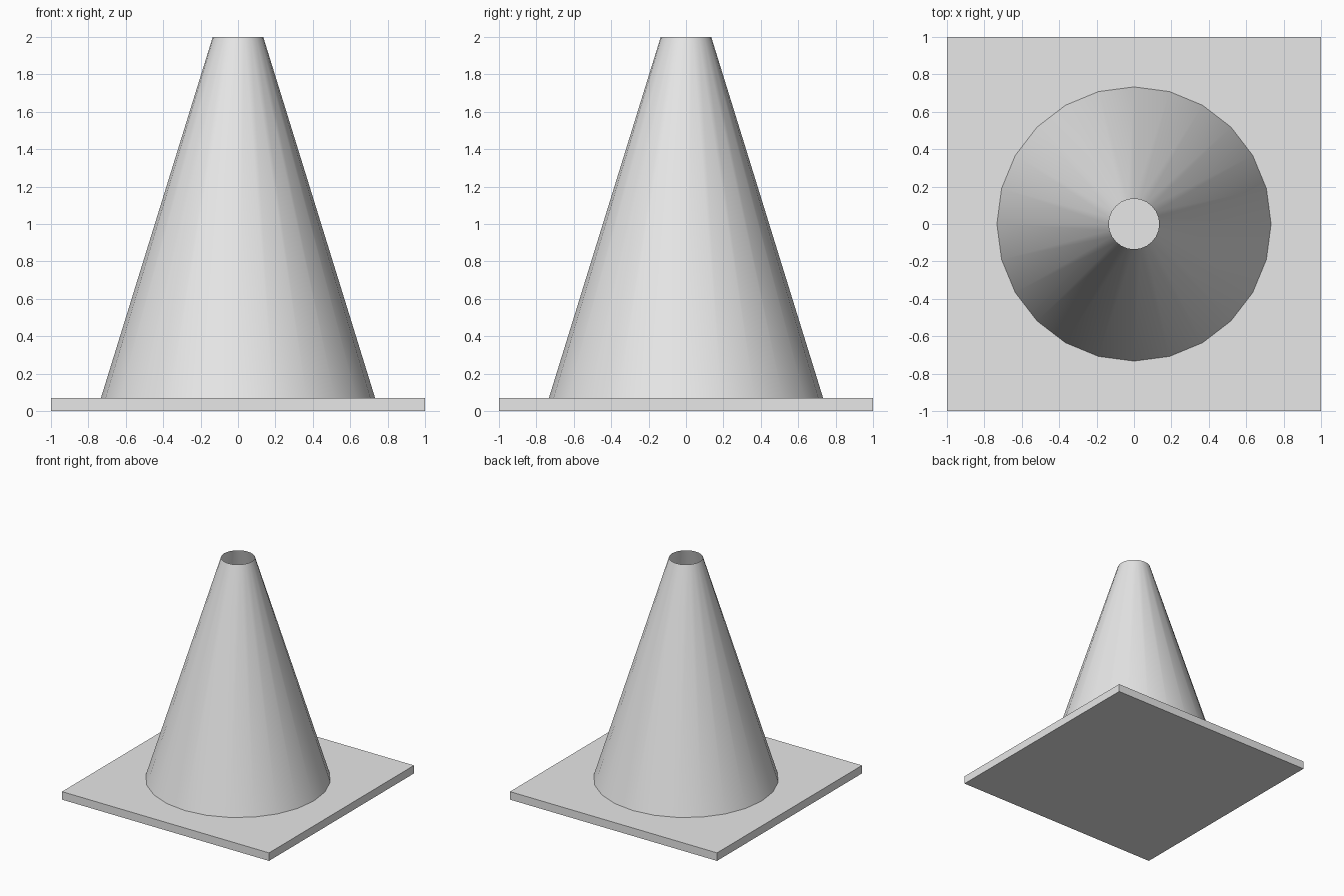
import bpy
import bmesh
import math

if "Cube" in bpy.data.objects:
    bpy.data.objects.remove(bpy.data.objects["Cube"])

BASE_TOP = 0.07
HEIGHT = 2.0
SIDES = 24

grey = bpy.data.materials.new("plain grey")
grey.diffuse_color = (0.8, 0.8, 0.8, 1)
grey.use_nodes = True
grey.node_tree.nodes["Principled BSDF"].inputs["Base Color"].default_value = grey.diffuse_color


def add_object(name, bm):
    mesh = bpy.data.meshes.new(name)
    bm.to_mesh(mesh)
    bm.free()
    mesh.materials.append(grey)
    obj = bpy.data.objects.new(name, mesh)
    bpy.context.collection.objects.link(obj)
    return obj


# Square base plate
bm = bmesh.new()
bmesh.ops.create_cube(bm, size=1)
bmesh.ops.scale(bm, vec=(2, 2, BASE_TOP), verts=bm.verts)
bmesh.ops.translate(bm, vec=(0, 0, BASE_TOP / 2), verts=bm.verts)
add_object("base_plate", bm)

# Hollow tapered cone, open at the top, smooth around its sides
bm = bmesh.new()
rings = []
for radius, z in ((0.733, BASE_TOP), (0.135, HEIGHT)):
    rings.append([bm.verts.new((radius * math.cos(a), radius * math.sin(a), z))
                  for a in (math.tau * i / SIDES for i in range(SIDES))])
lower, upper = rings
for i in range(SIDES):
    j = (i + 1) % SIDES
    face = bm.faces.new((lower[i], lower[j], upper[j], upper[i]))
    face.smooth = True
add_object("cone_body", bm)
